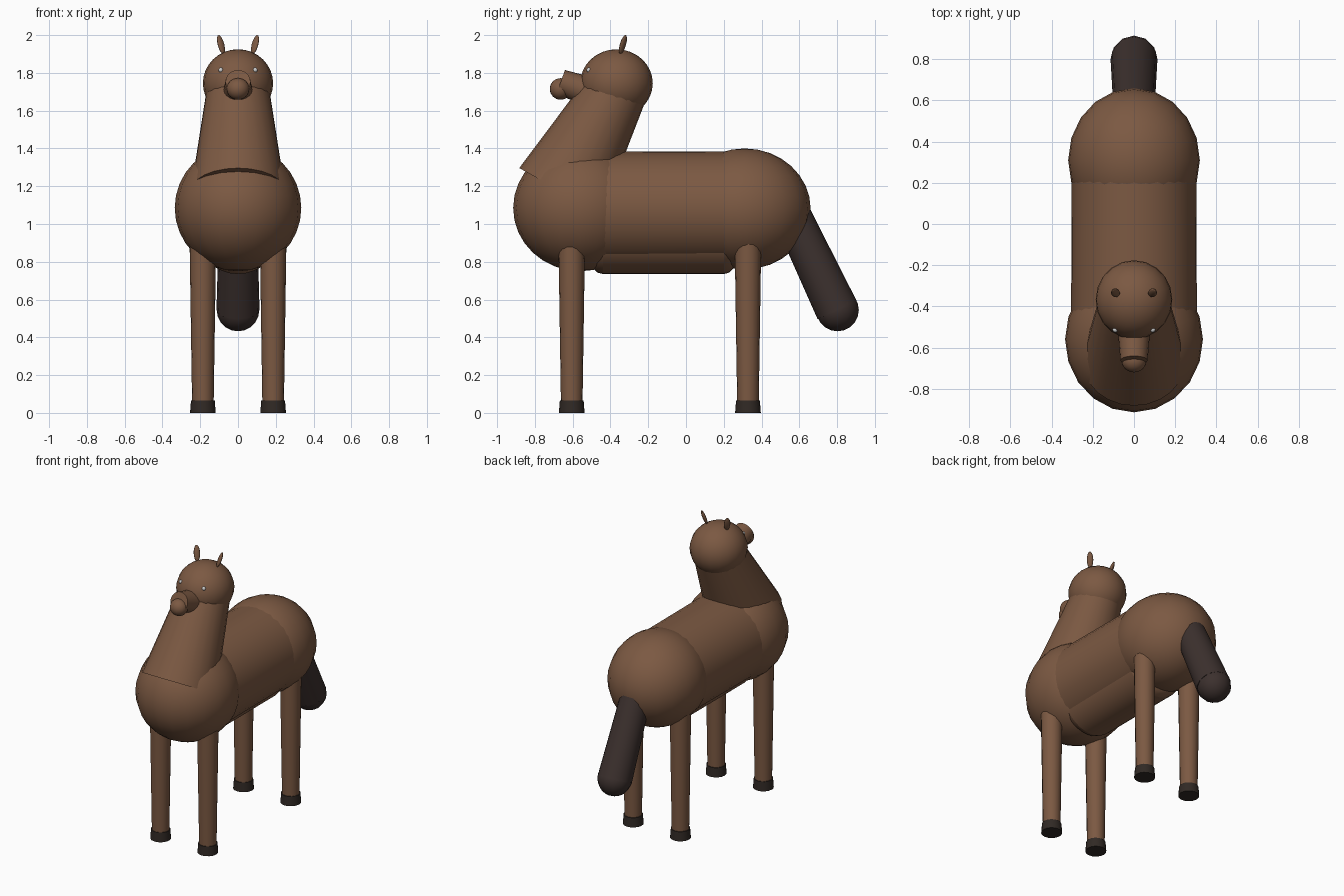
import bpy, math
from mathutils import Vector

if "Cube" in bpy.data.objects:
    bpy.data.objects.remove(bpy.data.objects["Cube"])


def material(name, rgb):
    m = bpy.data.materials.new(name)
    m.diffuse_color = (*rgb, 1)
    m.use_nodes = True
    m.node_tree.nodes["Principled BSDF"].inputs["Base Color"].default_value = m.diffuse_color
    return m


COAT = material("coat", (0.2, 0.1, 0.055))
HAIR = material("tail_hair", (0.045, 0.03, 0.027))
HOOF = material("hoof", (0.03, 0.022, 0.018))
EYE = material("eye", (0.75, 0.75, 0.75))


def finish(name, mat):
    ob = bpy.context.object
    ob.name = name
    ob.data.materials.append(mat)
    bpy.ops.object.shade_smooth_by_angle(angle=math.radians(40))
    return ob


def ball(name, loc, radii, mat=COAT, axis=(0, 0, 1), seg=20, rings=16):
    bpy.ops.mesh.primitive_uv_sphere_add(segments=seg, ring_count=rings, radius=1, location=loc)
    ob = bpy.context.object
    ob.rotation_euler = Vector(axis).to_track_quat('Z', 'Y').to_euler()
    ob.scale = radii
    return finish(name, mat)


def rod(name, a, b, r1, r2, mat=COAT, seg=20):
    # tapered cylinder from point a (radius r1) to point b (radius r2)
    a, b = Vector(a), Vector(b)
    bpy.ops.mesh.primitive_cone_add(vertices=seg, radius1=r1, radius2=r2,
                                    depth=(b - a).length, location=(a + b) / 2)
    bpy.context.object.rotation_euler = (b - a).to_track_quat('Z', 'Y').to_euler()
    return finish(name, mat)


# torso
rod("body", (0, -0.55, 1.08), (0, 0.33, 1.08), 0.306, 0.302, seg=32)
ball("chest", (0, -0.56, 1.085), (0.335, 0.355, 0.335))
ball("rump", (0, 0.31, 1.08), (0.32, 0.35, 0.32))
belly = rod("belly", (0, -0.5, 0.955), (0, 0.26, 0.955), 0.22, 0.22, seg=32)
bevel = belly.modifiers.new("rounded_ends", 'BEVEL')
bevel.width = 0.06
bevel.segments = 3

# neck and head
rod("neck", (0, -0.664, 1.175), (0, -0.364, 1.717), 0.25, 0.165, seg=24)
ball("head", (0, -0.368, 1.745), (0.186, 0.192, 0.18))
rod("muzzle", (0, -0.5, 1.695), (0, -0.663, 1.753), 0.08, 0.066)
ball("nose", (0, -0.664, 1.715), (0.06, 0.057, 0.057))

# tail with rounded end
rod("tail", (0, 0.56, 1.05), (0, 0.80, 0.545), 0.1, 0.114, HAIR, seg=16)
ball("tail_tip", (0, 0.802, 0.545), (0.113, 0.113, 0.113), HAIR, seg=12, rings=10)

# mirrored ears, eyes and legs
for s, side in ((-1, "left"), (1, "right")):
    ball(f"{side}_ear", (s * 0.09, -0.334, 1.95), (0.021, 0.012, 0.054),
         axis=(s * 0.25, 0.28, 1), seg=12, rings=8)
    ball(f"{side}_eye", (s * 0.091, -0.514, 1.815), (0.013, 0.013, 0.013), EYE, seg=10, rings=8)
    for end, y in (("front", -0.605), ("back", 0.328)):
        x = s * 0.186
        rod(f"{end}_{side}_leg", (x, y, 0.04), (x, y, 0.95), 0.057, 0.071, seg=16)
        rod(f"{end}_{side}_hoof", (x, y, 0), (x, y, 0.066), 0.068, 0.063, HOOF, seg=16)
